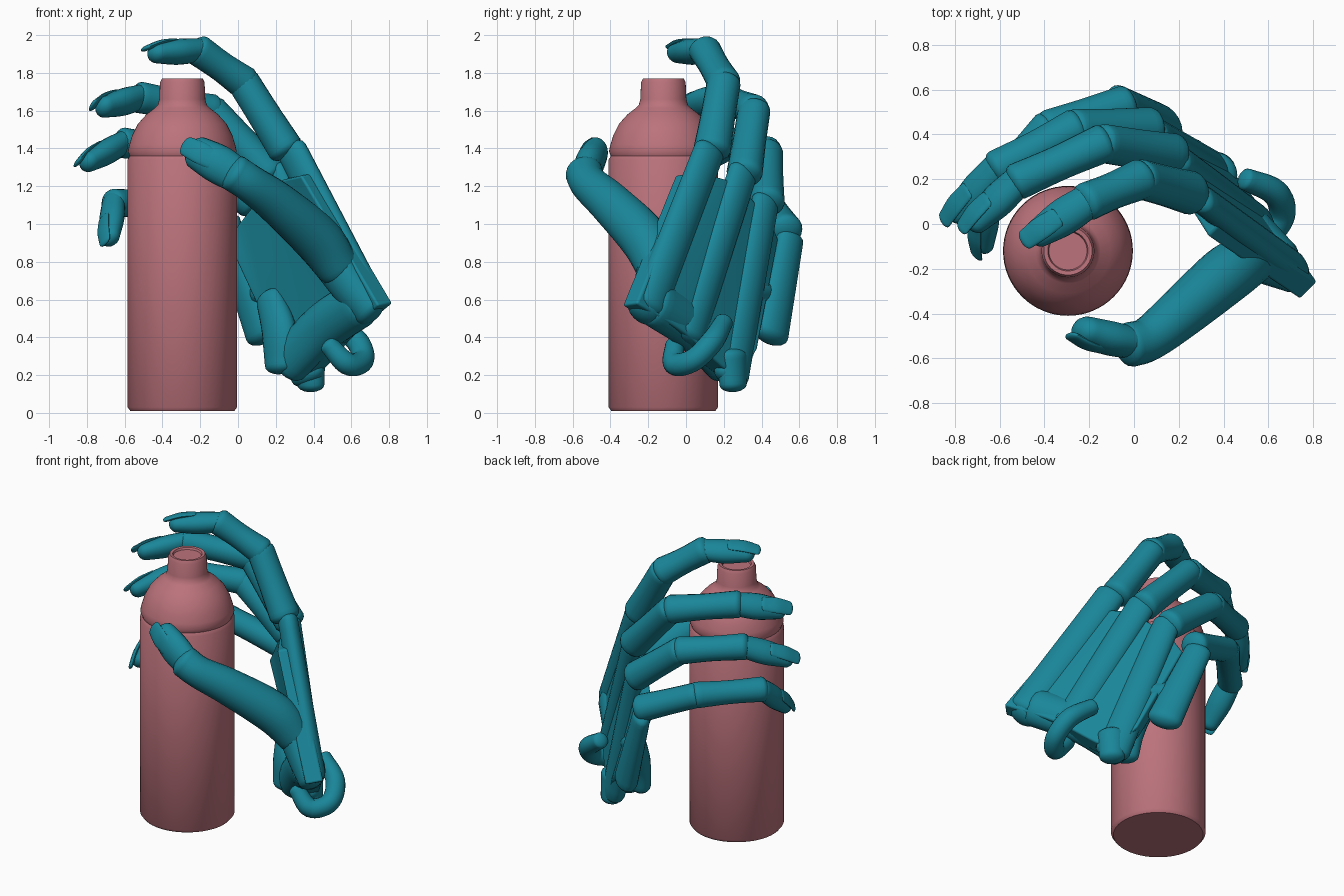
import bpy, bmesh, math
from mathutils import Vector as V

if "Cube" in bpy.data.objects:
    bpy.data.objects.remove(bpy.data.objects["Cube"])


def material(name, rgb):
    m = bpy.data.materials.new(name)
    m.diffuse_color = (*rgb, 1)
    m.use_nodes = True
    m.node_tree.nodes["Principled BSDF"].inputs["Base Color"].default_value = m.diffuse_color
    return m


ROSE = material("rose", (0.50, 0.17, 0.20))
TEAL = material("teal", (0.01, 0.24, 0.32))


def finish(bm, name, mat, angle=40):
    bmesh.ops.recalc_face_normals(bm, faces=bm.faces)
    me = bpy.data.meshes.new(name)
    bm.to_mesh(me)
    bm.free()
    ob = bpy.data.objects.new(name, me)
    bpy.context.collection.objects.link(ob)
    me.materials.append(mat)
    bpy.ops.object.select_all(action='DESELECT')
    ob.select_set(True)
    bpy.context.view_layer.objects.active = ob
    bpy.ops.object.shade_smooth_by_angle(angle=math.radians(angle))
    return ob


def skin(bm, rings):
    loops = [[bm.verts.new(p) for p in r] for r in rings]
    n = len(loops[0])
    for a, b in zip(loops, loops[1:]):
        for i in range(n):
            bm.faces.new((a[i], a[(i + 1) % n], b[(i + 1) % n], b[i]))
    bm.faces.new(loops[0][::-1])
    bm.faces.new(loops[-1])


def spline(p, t):
    """Catmull-Rom through list p, t from 0 to len-1."""
    i = min(int(t), len(p) - 2)
    f = t - i
    p1, p2 = p[i], p[i + 1]
    p0 = p[i - 1] if i else p1 * 2 - p2
    p3 = p[i + 2] if i + 2 < len(p) else p2 * 2 - p1
    return 0.5 * (p1 * 2 + (p2 - p0) * f + (p0 * 2 - p1 * 5 + p2 * 4 - p3) * f * f
                  + (p1 * 3 - p0 - p2 * 3 + p3) * f ** 3)


def limb(name, pts, radii, up=(0, 0, 1), high=1.0, cap=0.5, sides=20):
    """Rounded tube through pts; high squashes it along the up direction."""
    pts, up = [V(p) for p in pts], V(up)
    n = len(pts) - 1
    rows = [(spline(pts, k * n / (8 * n)) if n else pts[0], spline(radii, k / 8))
            for k in range(8 * n + 1)]
    d0 = (rows[1][0] - rows[0][0]).normalized()
    d1 = (rows[-1][0] - rows[-2][0]).normalized()
    caps = [math.radians(a) for a in (20, 40, 60, 75, 86)]
    (a, ra), (b, rb) = rows[0], rows[-1]
    head = [(a - d0 * ra * cap * math.sin(c), ra * math.cos(c)) for c in reversed(caps)]
    tail = [(b + d1 * rb * cap * math.sin(c), rb * math.cos(c)) for c in caps]
    rows = head + rows + tail
    rings = []
    for i, (c, r) in enumerate(rows):
        d = (rows[min(i + 1, len(rows) - 1)][0] - rows[max(i - 1, 0)][0]).normalized()
        s = d.cross(up).normalized()
        u = s.cross(d)
        rings.append([c + s * r * math.cos(q) + u * r * high * math.sin(q)
                      for q in (2 * math.pi * k / sides for k in range(sides))])
    bm = bmesh.new()
    skin(bm, rings)
    return finish(bm, name, TEAL)


def nail(name, base, tip, up, r):
    """Thin plate on the back of a fingertip, reaching just past the end."""
    d = (tip - base).normalized()
    u = (up - d * up.dot(d)).normalized()
    a = base.lerp(tip, 0.5) + u * r * 0.72
    b = tip + d * r * 0.12 + u * r * 0.42
    limb(name, (a, a.lerp(b, 0.5) + u * r * 0.1, b), (r * .62, r * .68, r * .6), u, 0.3, 0.5)


# Bottle: turned profile with a ridge below the shoulder
profile = [(.275, .01), (.29, .03), (.29, 1.34), (.278, 1.36), (.288, 1.385), (.28, 1.42),
           (.265, 1.47), (.235, 1.53), (.19, 1.58), (.145, 1.615), (.13, 1.63),
           (.122, 1.66), (.118, 1.75), (.108, 1.77), (.09, 1.768), (.085, 1.755)]
bm = bmesh.new()
skin(bm, [[V((-.295 + r * math.cos(q), -.12 + r * math.sin(q), z))
           for q in (2 * math.pi * k / 64 for k in range(64))] for r, z in profile])
finish(bm, "bottle", ROSE)

# Fingers: knuckle, two joints, tip, thickness
fingers = {
    "index": ((.25, .14, 1.40), (.03, .2, 1.75), (-.21, .1, 1.92), (-.47, -.07, 1.90), .092),
    "middle": ((.17, .31, 1.27), (-.14, .36, 1.60), (-.52, .19, 1.67), (-.74, -.02, 1.61), .09),
    "ring": ((.07, .43, 1.12), (-.26, .43, 1.38), (-.61, .25, 1.43), (-.82, .02, 1.31), .088),
    "little": ((-.04, .53, .97), (-.38, .43, 1.11), (-.66, .13, 1.11), (-.68, -.12, .90), .083),
}
for name, (*joints, r) in fingers.items():
    k, p, q, t = (V(j) for j in joints)
    up = (q - (p + t) / 2).normalized()
    limb(name + "_lower", (k, k.lerp(p, .5), p), (r * 1.08, r, r * .98), up, .95)
    limb(name + "_middle", (p, p.lerp(q, .5), q), (r, r * .9, r * .95), up, .95)
    end = t + (q - t).normalized() * r * .6
    limb(name + "_tip", (q, q.lerp(end, .5), end), (r * .85, r * .92, r * .72), up, .8, .8)
    nail(name + "_nail", q, t, up, r * .85)

# Thumb
limb("thumb_base", ((.53, -.15, .77), (.42, -.22, .92), (.22, -.39, 1.10), (.07, -.51, 1.21),
                    (-.02, -.54, 1.27)), (.115, .13, .115, .1, .1), (1, -1, 0))
limb("thumb_tip", ((-.01, -.53, 1.26), (-.11, -.51, 1.32), (-.21, -.48, 1.375)),
     (.095, .103, .09), (-.3, -1, .2), .75, .7)
nail("thumb_nail", V((0, -.53, 1.26)), V((-.26, -.47, 1.40)), V((-.1, -1, .2)), .088)

# Back of the hand: arched plate between four lines running knuckle to wrist
cols = [(V((.41, .02, 1.27)), V((.82, -.26, .58))), (V((.26, .25, 1.22)), V((.63, 0, .42))),
        (V((.10, .43, 1.04)), V((.41, .27, .20))), (V((.02, .49, .92)), V((.29, .38, .34)))]
bm = bmesh.new()
NU, NV = 12, 18
grid = []
for i in range(NU + 1):
    line = [a.lerp(b, i / NU) for a, b in cols]
    grid.append([bm.verts.new(spline(line, 3 * j / NV)) for j in range(NV + 1)])
for i in range(NU):
    for j in range(NV):
        bm.faces.new((grid[i][j], grid[i][j + 1], grid[i + 1][j + 1], grid[i + 1][j]))
bm.normal_update()
inward = V((-.7, -.7, -.12))
ext = bmesh.ops.extrude_face_region(bm, geom=bm.faces[:])
for v in [g for g in ext["geom"] if isinstance(g, bmesh.types.BMVert)]:
    v.co += inward * .11
plate = finish(bm, "hand_back", TEAL)
bev = plate.modifiers.new("soft_edge", 'BEVEL')
bev.width, bev.segments, bev.limit_method = .025, 3, 'ANGLE'
bev.angle_limit = math.radians(50)

# Metacarpals: flattened bars under the plate that end in the knuckle lobes
OUT = -inward
for name, a, b, ra, rb in (
        ("index_metacarpal", (.29, .12, 1.38), (.70, -.19, .57), .095, .11),
        ("middle_metacarpal", (.19, .30, 1.27), (.55, .02, .42), .09, .1),
        ("ring_metacarpal", (.09, .42, 1.12), (.37, .24, .20), .085, .11),
        ("little_metacarpal", (-.05, .55, .92), (.13, .45, .42), .085, .11)):
    limb(name, (a, V(a).lerp(V(b), .5), b), (ra, (ra + rb) / 2, rb), OUT, .65)

# Heel of the palm, thumb root and wrist stubs
limb("palm_heel", ((.27, .2, .27), (.45, .04, .45), (.64, -.16, .58)), (.12, .13, .13), OUT, .8)
limb("thumb_root", ((.5, -.14, .8), (.6, -.18, .66), (.7, -.22, .54)), (.12, .11, .1), OUT, .8)
limb("palm_pad", ((.22, .17, .25), (.22, .2, .42), (.17, .3, .6)), (.09, .11, .09), OUT, .7)
limb("little_bracket", ((.1, .42, .64), (.28, .3, .62)), (.06, .06), OUT, .8)
limb("wrist_stub_inner", ((.38, .24, .3), (.385, .25, .15)), (.09, .08), OUT, .8)

# Strap loop over the wrist
limb("wrist_loop", ((.50, .2, .48), (.63, .14, .38), (.66, .04, .28), (.58, -.06, .26),
                    (.48, -.06, .36)), (.05, .06, .06, .06, .05), (1, .3, 0))
